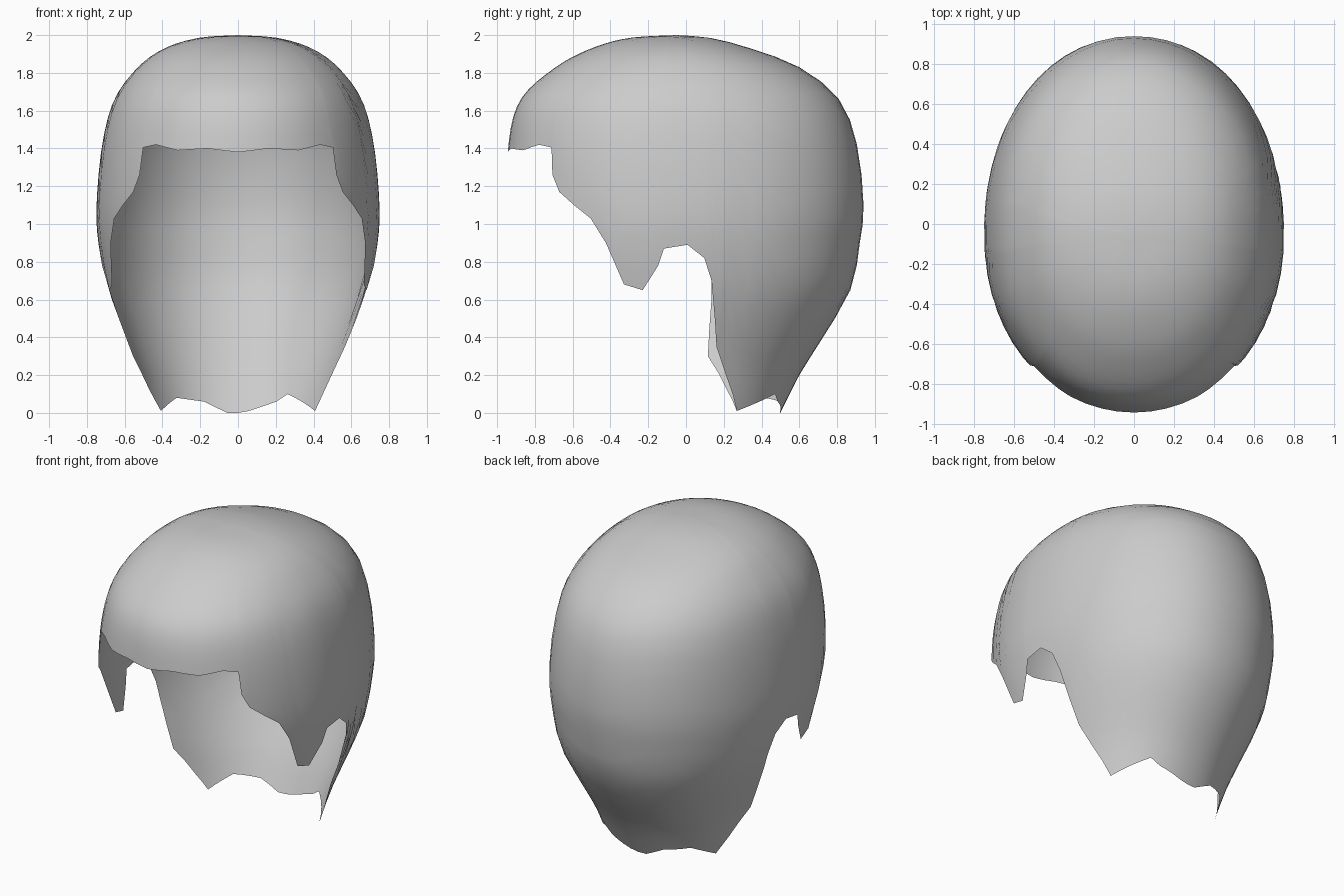
import bpy
from math import sin, cos, radians

RINGS = 22          # rows from crown to hem
STEP = 6            # widest column spacing in degrees
CENTRE_Y = -0.05
POWER = 2 / 2.1     # slightly squared oval

# Cap outline from crown to nape: height, half width, front y, back y
OUTLINE = [
    (2.0, 0.0, -0.05, -0.05), (1.985, 0.21, -0.3, 0.13), (1.93, 0.39, -0.5, 0.34),
    (1.83, 0.53, -0.69, 0.6), (1.66, 0.655, -0.875, 0.81), (1.42, 0.72, -0.94, 0.905),
    (1.1, 0.75, -0.94, 0.94), (0.9, 0.74, -0.9, 0.92), (0.65, 0.695, -0.85, 0.87),
    (0.36, 0.59, -0.7, 0.7), (0.2, 0.535, -0.6, 0.6), (0.0, 0.485, -0.5, 0.5),
]

# Hem: degrees round from the middle of the fringe, height
FRINGE = [(0, 1.38), (12, 1.4), (25, 1.39), (36, 1.42), (43, 1.405)]
TEMPLE = [(43.8, 1.26), (47, 1.17), (60, 1.03), (65, 0.9), (71, 0.68), (78, 0.65),
          (84, 0.78), (86, 0.87), (93, 0.89), (98, 0.82), (100.5, 0.7)]
LEFT_NAPE = [(103, 0.5), (105.5, 0.35), (112.6, 0.2), (124, 0.01), (150, 0.1),
             (157, 0.06), (174, 0.01), (180, 0.0)]
RIGHT_NAPE = [(101, 0.6), (101.5, 0.45), (102.5, 0.3), (115, 0.12), (124, 0.01),
              (141, 0.08), (160, 0.06), (174, 0.0)]


def outline_at(s):
    """Smooth point on the outline, s runs 0 (crown) to 1 (nape)."""
    last = len(OUTLINE) - 1
    i = min(int(s * last), last - 1)
    t = s * last - i
    a, b, c, d = (OUTLINE[min(max(i + k, 0), last)] for k in (-1, 0, 1, 2))
    return [q + 0.5 * t * (r - p + t * (2 * p - 5 * q + 4 * r - u + t * (3 * (q - r) + u - p)))
            for p, q, r, u in zip(a, b, c, d)]


def find_height(z):
    low, high = 0.0, 1.0
    for _ in range(30):
        mid = (low + high) / 2
        if outline_at(mid)[0] > z:
            low = mid
        else:
            high = mid
    return low


def signed_power(v):
    return abs(v) ** POWER * (1 if v >= 0 else -1)


def shell_point(angle, s):
    z, width, front, back = outline_at(s)
    sx, cy = signed_power(sin(angle)), signed_power(cos(angle))
    depth = CENTRE_Y - front if cy > 0 else back - CENTRE_Y
    return (width * sx, CENTRE_Y - depth * cy, z)


# Columns follow the hem corners, with extra ones between
left = FRINGE + TEMPLE + LEFT_NAPE
right = [(-a, z) for a, z in FRINGE[1:] + TEMPLE + RIGHT_NAPE][::-1]
hem = right + left
columns = []
for (a0, z0), (a1, z1) in zip(hem, hem[1:]):
    n = max(1, round((a1 - a0) / STEP))
    columns += [(a0 + (a1 - a0) * k / n, z0 + (z1 - z0) * k / n) for k in range(n)]
columns.append((180 - 0.0, 0.0))
columns.pop()       # closing column is added by wrapping
columns.append(hem[-1])

# Hair shell
verts = [(0, CENTRE_Y, 2.0)]
for angle, z in columns:
    end = find_height(z)
    verts += [shell_point(radians(angle), end * j / RINGS) for j in range(1, RINGS + 1)]
faces = []
count = len(columns)
for i in range(count):
    a, b = 1 + i * RINGS, 1 + (i + 1) % count * RINGS
    faces.append((0, a, b))
    faces += [(a + j, a + j + 1, b + j + 1, b + j) for j in range(RINGS - 1)]

cube = bpy.data.objects.get("Cube")
if cube:
    bpy.data.objects.remove(cube, do_unlink=True)

mesh = bpy.data.meshes.new("hair_shell")
mesh.from_pydata(verts, [], faces)
mesh.polygons.foreach_set("use_smooth", [True] * len(mesh.polygons))
hair = bpy.data.objects.new("hair_shell", mesh)
bpy.context.collection.objects.link(hair)

# Plain light grey
grey = bpy.data.materials.new("light_grey")
grey.use_nodes = True
colour = (0.6, 0.6, 0.6, 1)
grey.diffuse_color = colour
grey.node_tree.nodes["Principled BSDF"].inputs["Base Color"].default_value = colour
mesh.materials.append(grey)
